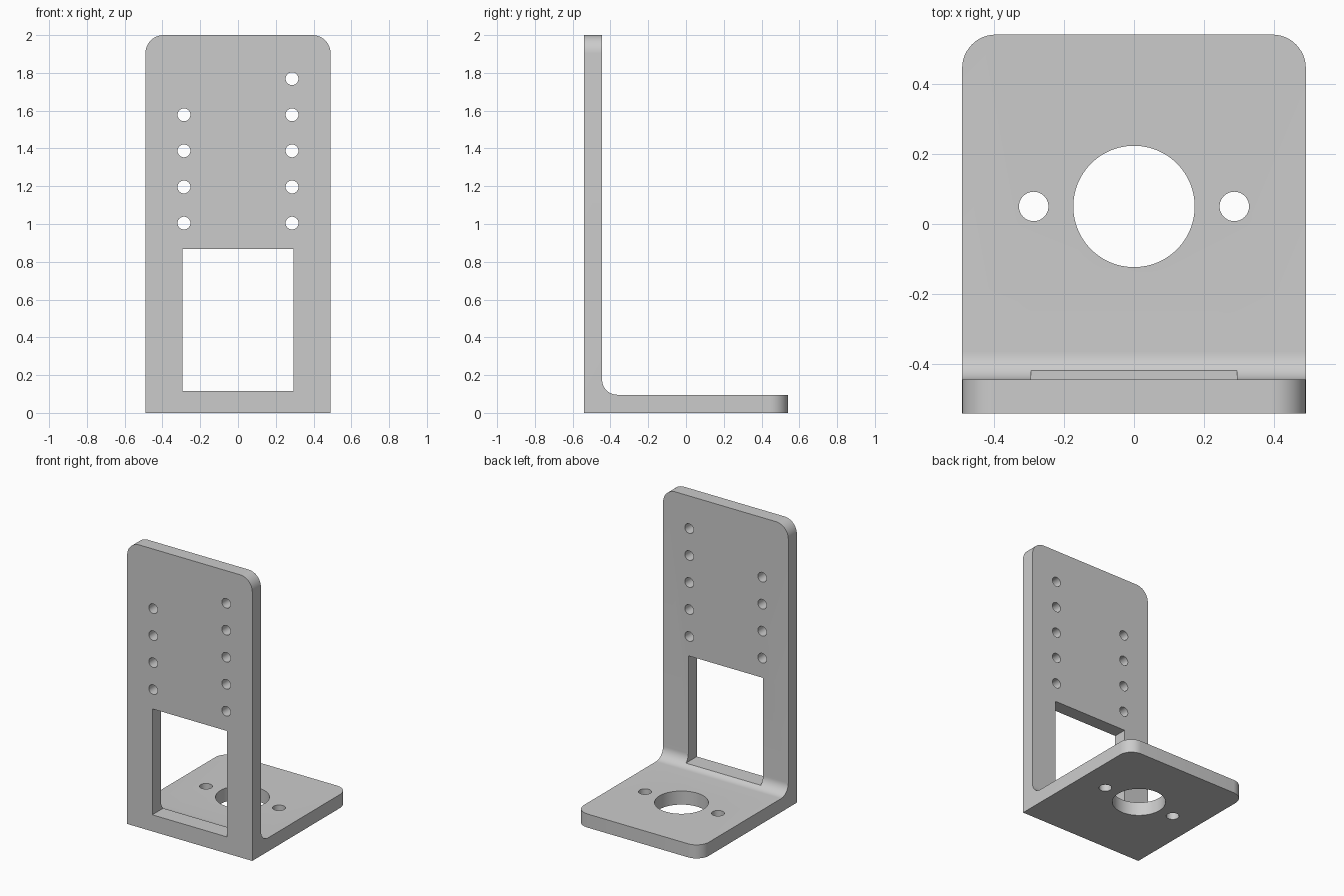
import bpy, bmesh
from math import pi, sin, cos

cube = bpy.data.objects.get("Cube")
if cube:
    bpy.data.objects.remove(cube, do_unlink=True)

HALF_W, HALF_D, HEIGHT = 0.49, 0.54, 2.0
THICK, FILLET, CORNER = 0.096, 0.08, 0.096

grey = bpy.data.materials.new("metal_grey")
grey.use_nodes = True
colour = (0.6, 0.6, 0.6, 1)
grey.diffuse_color = colour
grey.node_tree.nodes["Principled BSDF"].inputs["Base Color"].default_value = colour

# L-shaped side profile (y, z) with an inside fillet
inner = -HALF_D + THICK
profile = [(-HALF_D, 0), (HALF_D, 0), (HALF_D, THICK)]
for i in range(13):
    a = -pi / 2 - i * pi / 24
    profile.append((inner + FILLET + FILLET * cos(a), THICK + FILLET + FILLET * sin(a)))
profile += [(inner, HEIGHT), (-HALF_D, HEIGHT)]

# Extrude the profile across the width
bm = bmesh.new()
side = bm.faces.new([bm.verts.new((-HALF_W, y, z)) for y, z in profile])
ext = bmesh.ops.extrude_face_region(bm, geom=[side])
verts = [g for g in ext["geom"] if isinstance(g, bmesh.types.BMVert)]
bmesh.ops.translate(bm, verts=verts, vec=(2 * HALF_W, 0, 0))

# Round the free corners of both plates
def free_corner(e):
    p, q = (v.co for v in e.verts)
    same_side = abs(p.x - q.x) < 1e-4
    top = min(p.z, q.z) > HEIGHT - 1e-4
    back = min(p.y, q.y) > HALF_D - 1e-4
    return same_side and (top or back)

bmesh.ops.bevel(bm, geom=[e for e in bm.edges if free_corner(e)], offset=CORNER,
                offset_type="OFFSET", segments=12, profile=0.5, affect="EDGES")
bmesh.ops.recalc_face_normals(bm, faces=bm.faces)
mesh = bpy.data.meshes.new("angle_bracket")
bm.to_mesh(mesh)
bm.free()
mesh.materials.append(grey)
bracket = bpy.data.objects.new("angle_bracket", mesh)
bpy.context.collection.objects.link(bracket)
bpy.ops.object.select_all(action="DESELECT")


def cut(cutter):
    """Subtract a cutter from the bracket, then discard it."""
    cutter.hide_render = True
    cutter.data.materials.append(grey)
    mod = bracket.modifiers.new("cut", "BOOLEAN")
    mod.operation, mod.solver, mod.object = "DIFFERENCE", "EXACT", cutter
    bpy.context.view_layer.objects.active = bracket
    bpy.ops.object.modifier_apply(modifier=mod.name)
    bpy.data.objects.remove(cutter, do_unlink=True)


def drill(x, y, z, radius, sides, rotation=(0, 0, 0)):
    bpy.ops.mesh.primitive_cylinder_add(vertices=sides, radius=radius, depth=0.3,
                                        location=(x, y, z), rotation=rotation)
    cut(bpy.context.object)


# Rectangular window in the upright plate
low, high, half = 0.117, 0.867, 0.293
bpy.ops.mesh.primitive_cube_add(size=1, location=(0, -HALF_D, (low + high) / 2))
window = bpy.context.object
window.scale = (2 * half, 0.6, high - low)
cut(window)

# Mounting holes: five on the left, four on the right
for x, count in ((0.286, 5), (-0.286, 4)):
    for i in range(count):
        drill(x, -HALF_D + THICK / 2, 1.005 + 0.191 * i, 0.034, 32, (pi / 2, 0, 0))

# Large bore and two screw holes in the base plate
drill(0, 0.05, THICK / 2, 0.173, 96)
for x in (-0.286, 0.286):
    drill(x, 0.05, THICK / 2, 0.042, 40)

bpy.ops.object.select_all(action="DESELECT")
bracket.select_set(True)
bpy.context.view_layer.objects.active = bracket
bpy.ops.object.shade_smooth_by_angle(angle=pi / 6)
